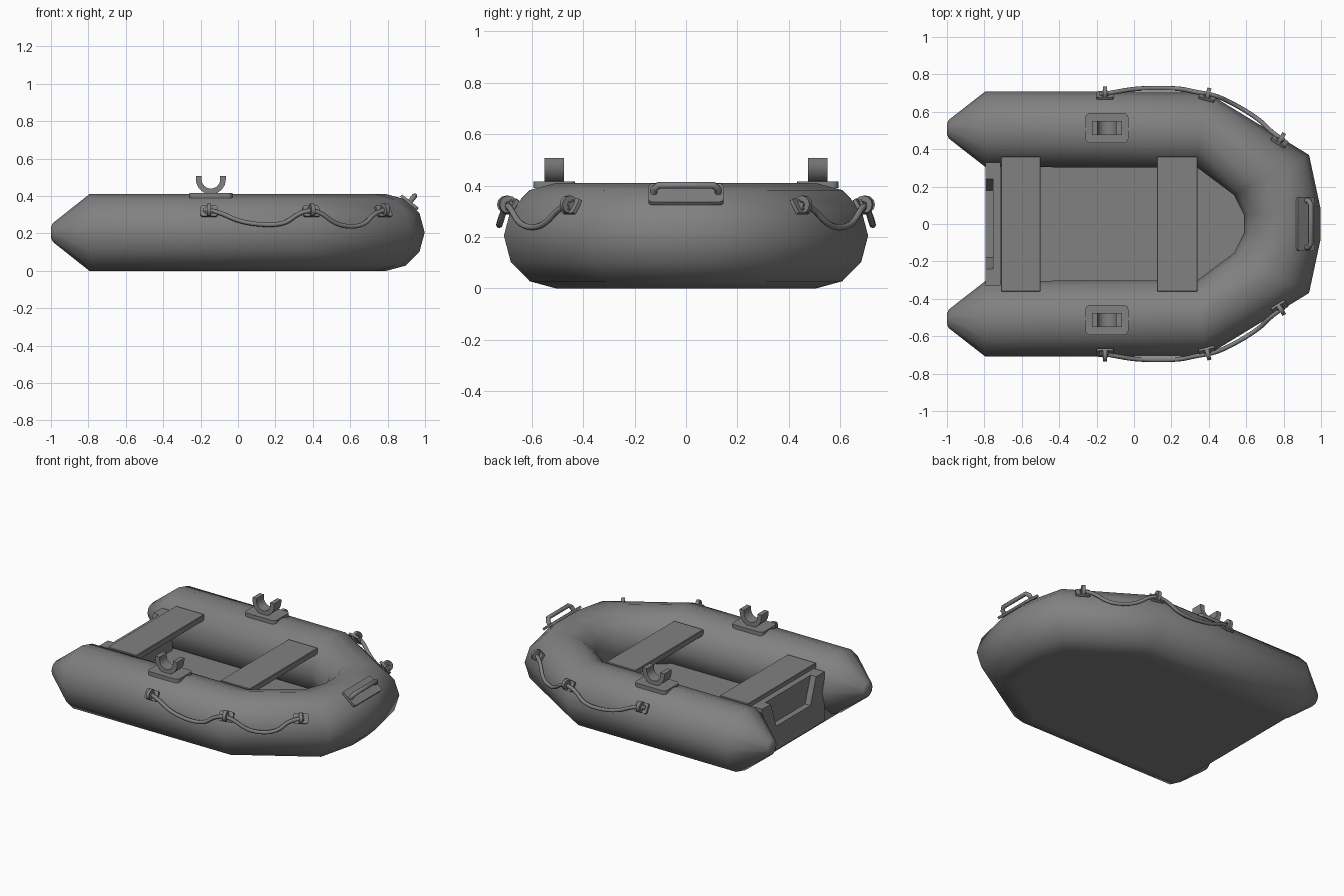
import bpy, bmesh
from math import pi, cos, sin, radians
from mathutils import Vector, Matrix

cube = bpy.data.objects.get("Cube")
if cube:
    bpy.data.objects.remove(cube)

GREY = (0.22, 0.22, 0.22, 1)
mat = bpy.data.materials.new("boat_grey")
mat.use_nodes = True
mat.diffuse_color = GREY
bsdf = mat.node_tree.nodes["Principled BSDF"]
bsdf.inputs["Base Color"].default_value = GREY


def finish(name, bm, angle=35, mirror=False):
    """Turn a bmesh into a shaded object, optionally mirrored across the keel."""
    bmesh.ops.recalc_face_normals(bm, faces=bm.faces)
    me = bpy.data.meshes.new(name)
    bm.to_mesh(me)
    bm.free()
    me.shade_smooth()
    me.set_sharp_from_angle(angle=radians(angle))
    me.materials.append(mat)
    ob = bpy.data.objects.new(name, me)
    bpy.context.collection.objects.link(ob)
    if mirror:
        m = ob.modifiers.new("mirror", 'MIRROR')
        m.use_axis = (False, True, False)
        m.use_mirror_merge = False
    return ob


def loft(bm, rings):
    """Skin a list of point rings and cap both ends."""
    rows = [[bm.verts.new(p) for p in r] for r in rings]
    n = len(rows[0])
    for a, b in zip(rows, rows[1:]):
        for i in range(n):
            j = (i + 1) % n
            bm.faces.new((a[i], a[j], b[j], b[i]))
    bm.faces.new(rows[0])
    bm.faces.new(rows[-1])


def prism(bm, outline, depth, frame=Matrix()):
    """Extrude a 2D outline along local z, placed by a matrix."""
    loft(bm, [[frame @ Vector((x, y, z)) for x, y in outline] for z in (0, depth)])


def rounded(w, h, r, steps=4):
    pts = []
    for k, (sx, sy) in enumerate([(1, 1), (-1, 1), (-1, -1), (1, -1)]):
        for i in range(steps + 1):
            a = (k + i / steps) * pi / 2
            pts.append((sx * (w / 2 - r) + r * cos(a), sy * (h / 2 - r) + r * sin(a)))
    return pts


def box(name, x0, x1, half_y, z0, z1, bevel=0.0):
    bm = bmesh.new()
    prism(bm, [(x0, -half_y), (x1, -half_y), (x1, half_y), (x0, half_y)],
          z1 - z0, Matrix.Translation((0, 0, z0)))
    if bevel:
        bmesh.ops.bevel(bm, geom=bm.edges[:], offset=bevel, segments=1, affect='EDGES')
    return finish(name, bm)


def frame_at(pos, normal, along):
    """Matrix with local z on the normal and local x along a direction."""
    z = Vector(normal).normalized()
    y = z.cross(Vector(along)).normalized()
    x = y.cross(z)
    return Matrix.Translation(pos) @ Matrix((x, y, z)).transposed().to_4x4()


def cord(name, paths, radius, kind='NURBS'):
    cu = bpy.data.curves.new(name, 'CURVE')
    cu.dimensions = '3D'
    cu.bevel_depth = radius
    cu.bevel_resolution = 2
    cu.resolution_u = 6
    cu.use_fill_caps = True
    for path in paths:
        sp = cu.splines.new(kind)
        sp.points.add(len(path) - 1)
        for p, co in zip(sp.points, path):
            p.co = (*co, 1)
        if kind == 'NURBS':
            sp.use_endpoint_u = True
            sp.order_u = 3
    cu.materials.append(mat)
    ob = bpy.data.objects.new(name, cu)
    bpy.context.collection.objects.link(ob)


# Inflated tube: outer and inner points of each ring, plus half height
R = 0.205
half = [
    ((-1.0, 0.535), (-1.0, 0.48), 0.028),
    ((-0.99, 0.557), (-0.99, 0.457), 0.05),
    ((-0.795, 0.709), (-0.795, 0.305), R),
    ((0.38, 0.709), (0.34, 0.3), R),
    ((0.936, 0.369), (0.535, 0.155), R),
    ((0.998, 0.08), (0.587, 0.05), R),
]
other = [((a[0], -a[1]), (b[0], -b[1]), h) for a, b, h in reversed(half)]
rings = []
for a, b, h in half + other:
    a, b = Vector((*a, R)), Vector((*b, R))
    mid, side = (a + b) / 2, (a - b) / 2
    rings.append([mid + side * cos(t) + Vector((0, 0, h * sin(t)))
                  for t in (i * pi / 6 for i in range(12))])
bm = bmesh.new()
loft(bm, rings)
finish("inflated_tube", bm, 50)

# Floor panel following the tube centre line
port = [(-0.79, 0.5), (0.36, 0.5), (0.737, 0.26), (0.79, 0.06)]
bm = bmesh.new()
prism(bm, port + [(x, -y) for x, y in reversed(port)], 0.078,
      Matrix.Translation((0, 0, 0.002)))
finish("floor", bm)

# Bench seats
box("rear_seat", -0.712, -0.5, 0.36, 0.325, 0.365, 0.003)
box("middle_seat", 0.122, 0.34, 0.36, 0.325, 0.365, 0.003)

# Stern board with a notched motor mount frame behind it
box("transom_board", -0.755, -0.715, 0.33, 0.01, 0.34)
notch = [(0.33, 0.01), (0.33, 0.34), (0.24, 0.34), (0.18, 0.17)]
bm = bmesh.new()
prism(bm, notch + [(-y, z) for y, z in reversed(notch)], 0.04,
      frame_at((-0.795, 0, 0), (1, 0, 0), (0, 1, 0)))
finish("transom_frame", bm)

# Oarlocks: rounded base pad, short neck and an open cradle
OX, OY = -0.145, 0.513
bm = bmesh.new()
prism(bm, rounded(0.23, 0.16, 0.025), 0.026, Matrix.Translation((OX, OY, 0.39)))
prism(bm, rounded(0.07, 0.07, 0.01), 0.02, Matrix.Translation((OX, OY, 0.41)))
finish("oarlock_pads", bm, mirror=True)
arc = [pi * (1 + i / 16) for i in range(17)]
ends = 0.018
cradle = [(-0.08, ends)] + [(0.08 * cos(t), 0.08 * sin(t)) for t in arc] + [(0.08, ends)]
cradle += [(0.05, ends)] + [(0.05 * cos(t), 0.05 * sin(t)) for t in reversed(arc)] + [(-0.05, ends)]
bm = bmesh.new()
prism(bm, cradle, 0.076, frame_at((OX, OY + 0.038, 0.49), (0, -1, 0), (1, 0, 0)))
finish("oarlock_cradles", bm, mirror=True)

# Bow carry handle on its pad
pad = frame_at((0.912, 0, 0.36), (0.62, 0, 0.78), (0, 1, 0))
bm = bmesh.new()
prism(bm, rounded(0.29, 0.115, 0.015), 0.016, pad)
finish("bow_handle_pad", bm)
grip = [(-0.125, 0), (-0.125, 0.035), (-0.105, 0.053), (0.105, 0.053), (0.125, 0.035), (0.125, 0)]
cord("bow_handle", [[pad @ Vector((x, 0, z)) for x, z in grip]], 0.014, 'POLY')

# Rope clips: pad, lug and ring at each fixing point
clips = [((-0.155, 0.682, 0.315), (0, 1)),
         ((0.39, 0.675, 0.315), (0.25, 0.97)),
         ((0.775, 0.44, 0.315), (0.53, 0.85))]
bm = bmesh.new()
for pos, (nx, ny) in clips:
    fr = frame_at(pos, (nx * 0.85, ny * 0.85, 0.5), (ny, -nx, 0))
    prism(bm, rounded(0.09, 0.065, 0.01, 2), 0.014, fr)
    prism(bm, rounded(0.035, 0.045, 0.006, 1), 0.024, fr)
    ring = [fr @ Vector((0, 0.024 * cos(t), 0.022 + 0.024 * sin(t)))
            for t in (i * pi / 6 for i in range(13))]
    centre = fr @ Vector((0, 0, 0.022))
    along = fr.to_3x3() @ Vector((1, 0, 0))
    loft(bm, [[p + (along * sx + (p - centre).normalized() * sy) * 0.011
               for sx, sy in ((1, 1), (-1, 1), (-1, -1), (1, -1))] for p in ring])
finish("rope_clips", bm, mirror=True)

# Grab ropes sagging between the clips
path = [(-0.185, 0.69, 0.325), (-0.12, 0.702, 0.325), (0.02, 0.727, 0.255), (0.24, 0.727, 0.24),
        (0.33, 0.705, 0.315), (0.43, 0.69, 0.325), (0.53, 0.645, 0.24),
        (0.67, 0.56, 0.235), (0.735, 0.49, 0.32), (0.8, 0.447, 0.325)]
cord("grab_ropes", [[(x, s * y, z) for x, y, z in path] for s in (1, -1)], 0.012)
